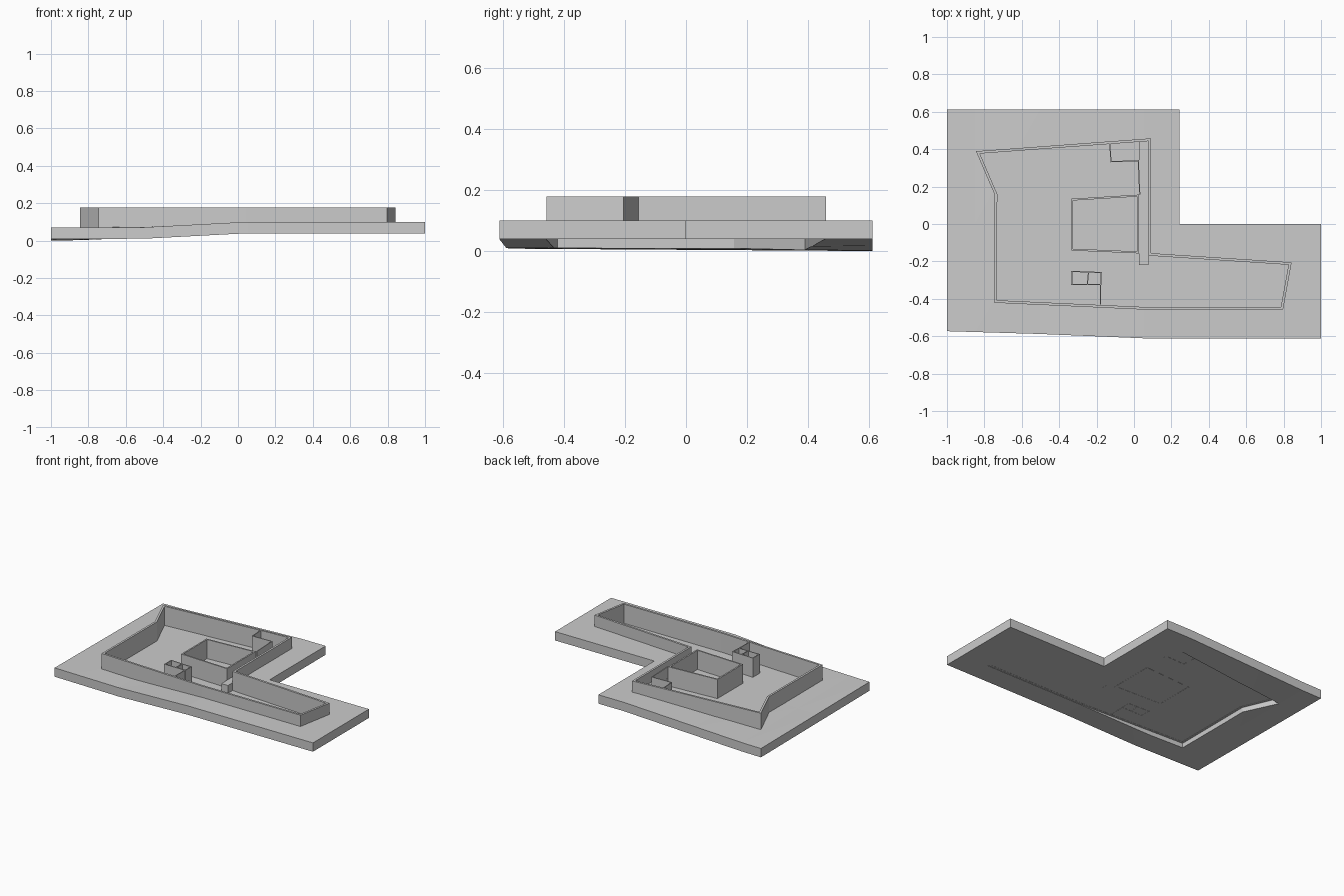
import bpy, bmesh
from mathutils import Vector

if "Cube" in bpy.data.objects:
    bpy.data.objects.remove(bpy.data.objects["Cube"])

grey = bpy.data.materials.new("plain_grey")
grey.diffuse_color = (0.6, 0.6, 0.6, 1)
grey.use_nodes = True
grey.node_tree.nodes["Principled BSDF"].inputs["Base Color"].default_value = grey.diffuse_color

BASE, FLOOR, LEVEL, TOP = 0.041, 0.046, 0.10, 0.178


def finish(name, bm):
    bmesh.ops.recalc_face_normals(bm, faces=bm.faces)
    mesh = bpy.data.meshes.new(name)
    bm.to_mesh(mesh)
    bm.free()
    mesh.materials.append(grey)
    obj = bpy.data.objects.new(name, mesh)
    bpy.context.collection.objects.link(obj)
    return obj


def raise_faces(bm, height):
    res = bmesh.ops.extrude_face_region(bm, geom=bm.faces[:])
    verts = [v for v in res["geom"] if isinstance(v, bmesh.types.BMVert)]
    bmesh.ops.translate(bm, verts=verts, vec=(0, 0, height))


def prism(name, pts, z0, z1):
    bm = bmesh.new()
    bm.faces.new([bm.verts.new((x, y, z0)) for x, y in pts])
    raise_faces(bm, z1 - z0)
    return finish(name, bm)


def wall(name, pts, thick, closed=False, z0=BASE, z1=TOP):
    """Wall along a path, thickened to the left with mitred corners."""
    p = [Vector(q) for q in pts]
    n = len(p)
    inner = []
    for i in range(n):
        dirs = []
        if closed or i > 0:
            dirs.append((p[i] - p[i - 1]).normalized())
        if closed or i < n - 1:
            dirs.append((p[(i + 1) % n] - p[i]).normalized())
        norms = [Vector((-d.y, d.x)) for d in dirs]
        m = sum(norms, Vector((0, 0))).normalized()
        inner.append(p[i] + m * thick / m.dot(norms[0]))
    bm = bmesh.new()
    a = [bm.verts.new((q.x, q.y, z0)) for q in p]
    b = [bm.verts.new((q.x, q.y, z0)) for q in inner]
    for i in range(n if closed else n - 1):
        j = (i + 1) % n
        bm.faces.new((a[i], a[j], b[j], b[i]))
    raise_faces(bm, z1 - z0)
    return finish(name, bm)


def ramp(x, keys):
    if x <= keys[0][0]:
        return keys[0][1]
    for (x0, z0), (x1, z1) in zip(keys, keys[1:]):
        if x <= x1:
            return z0 + (z1 - z0) * (x - x0) / (x1 - x0)
    return keys[-1][1]


# sloping L-shaped ground slab
bm = bmesh.new()
ground_outline = [(-1, -.573), (-.5, -.588), (.05, -.611), (1, -.611),
                  (1, 0), (.242, 0), (.242, .611), (-1, .611)]
bm.faces.new([bm.verts.new((x, y, 0)) for x, y in ground_outline])
for co, no in [((-.85, 0, 0), (1, 0, 0)), ((-.5, 0, 0), (1, 0, 0)),
               ((.05, 0, 0), (1, 0, 0)), ((0, 0, 0), (0, 1, 0))]:
    bmesh.ops.bisect_plane(bm, geom=bm.verts[:] + bm.edges[:] + bm.faces[:],
                           plane_co=co, plane_no=no)
for v in bm.verts:
    back = ramp(v.co.x, [(-.9, 0), (.05, .039)])
    front = ramp(v.co.x, [(-1, .008), (-.5, .01), (.05, .039)])
    t = (v.co.y + .6) / 1.21
    v.co.z = max(0, front + (back - front) * min(1, t))
raise_faces(bm, 0.061)
bmesh.ops.triangulate(bm, faces=bm.faces)
ground = finish("ground", bm)

# building footprint cut out of the ground
footprint = [(-.845, .389), (-.745, .157), (-.747, -.421), (.04, -.457),
             (.797, -.457), (.843, -.205), (.091, -.156), (.091, .458)]
cutter = prism("cutter", footprint, -0.1, 0.3)
mod = ground.modifiers.new("cut", "BOOLEAN")
mod.operation, mod.solver, mod.object = "DIFFERENCE", "EXACT", cutter
bpy.context.view_layer.objects.active = ground
bpy.ops.object.modifier_apply(modifier="cut")
bpy.data.objects.remove(cutter)

# sunken floor and outer walls
prism("floor", footprint, BASE + 0.001, FLOOR)
wall("outer_wall", footprint, 0.014, closed=True)

# courtyard walls
wall("courtyard_wall", [(-.335, .135), (-.335, -.142), (.026, -.157), (.026, .157)],
     0.01, closed=True)

# walkway along the corridor, level with the ground
prism("walkway", [(.027, -.22), (.077, -.22), (.077, .447), (.027, .443)], BASE, LEVEL)

# back room
wall("back_room_wall", [(-.132, .43), (-.126, .33), (.02, .335), (.028, .157)], 0.006)

# front rooms
wall("front_room_wall", [(-.336, -.25), (-.336, -.326), (-.174, -.326), (-.172, -.257)],
     0.006, closed=True)
wall("room_divider", [(-.247, -.325), (-.24, -.258)], 0.006)
wall("side_partition", [(-.177, -.43), (-.175, -.32)], 0.006)
